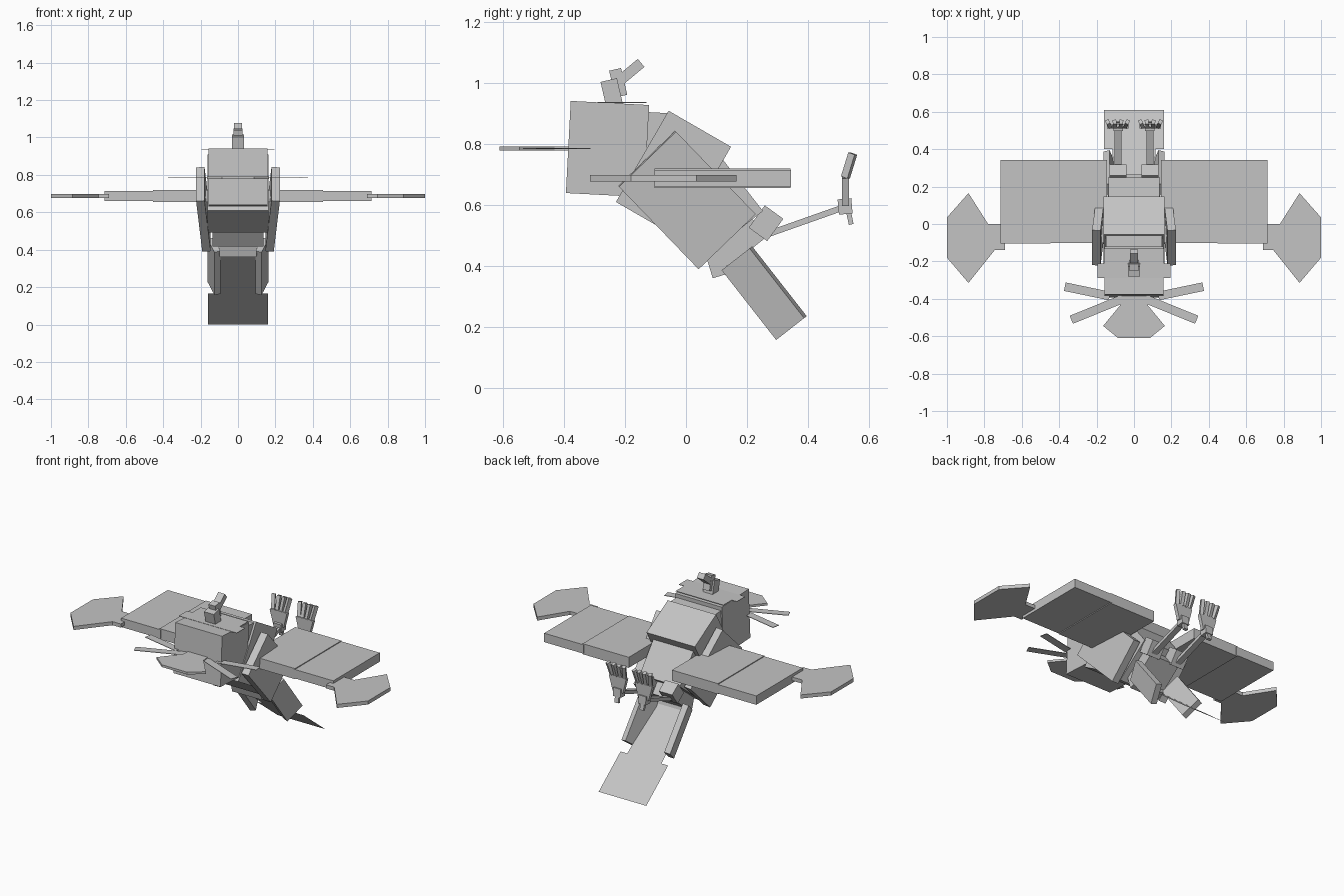
import bpy, bmesh
from math import radians
from mathutils import Matrix, Vector

cube = bpy.data.objects.get("Cube")
if cube:
    bpy.data.objects.remove(cube)

grey = bpy.data.materials.new("plain grey")
grey.use_nodes = True
grey.diffuse_color = (0.55, 0.55, 0.55, 1)
grey.node_tree.nodes["Principled BSDF"].inputs["Base Color"].default_value = grey.diffuse_color


def add(name, bm, matrix=Matrix()):
    mesh = bpy.data.meshes.new(name)
    bmesh.ops.recalc_face_normals(bm, faces=bm.faces)
    bm.to_mesh(mesh)
    bm.free()
    mesh.materials.append(grey)
    obj = bpy.data.objects.new(name, mesh)
    obj.matrix_world = matrix
    bpy.context.collection.objects.link(obj)


def box(name, at, size, pitch=0, yaw=0, roll=0):
    """Box whose length (y) is pitched nose-down towards the tail."""
    bm = bmesh.new()
    bmesh.ops.create_cube(bm, size=1)
    bmesh.ops.scale(bm, vec=size, verts=bm.verts)
    turn = (Matrix.Rotation(radians(-pitch), 4, 'X') @ Matrix.Rotation(radians(yaw), 4, 'Z')
            @ Matrix.Rotation(radians(roll), 4, 'Y'))
    add(name, bm, Matrix.Translation(at) @ turn)


def bar(name, a, b, width, depth):
    """Square-cut bar between two points."""
    a, b = Vector(a), Vector(b)
    bm = bmesh.new()
    bmesh.ops.create_cube(bm, size=1)
    bmesh.ops.scale(bm, vec=(width, (b - a).length, depth), verts=bm.verts)
    turn = (b - a).to_track_quat('Y', 'Z').to_matrix().to_4x4()
    add(name, bm, Matrix.Translation((a + b) / 2) @ turn)


def plate(name, outline, z, thick):
    """Horizontal outline with thickness."""
    bm = bmesh.new()
    face = bm.faces.new([bm.verts.new((x, y, z - thick / 2)) for x, y in outline])
    up = bmesh.ops.extrude_face_region(bm, geom=[face])["geom"]
    bmesh.ops.translate(bm, vec=(0, 0, thick),
                        verts=[v for v in up if isinstance(v, bmesh.types.BMVert)])
    add(name, bm)


# Head, neck and flat crown
box("head", (0, -.257, .783), (.315, .257, .302), 3)
box("neck", (0, -.15, .77), (.30, .17, .27), 3)
plate("crown_plate", [(-.195, -.29), (.195, -.29), (.195, -.21), (.16, -.21), (.16, -.13),
                      (-.16, -.13), (-.16, -.21), (-.195, -.21)], .936, .003)

# Curled crest
box("crest_base", (0, -.243, .965), (.066, .055, .09), -13)
box("crest_middle", (0, -.222, 1.0), (.046, .04, .09), -13)
bar("crest_tip", (0, -.225, 1.0), (0, -.147, 1.065), .044, .034)

# Beak fan in front of the face
plate("face_fan", [(-.07, -.43), (-.165, -.545), (-.085, -.61), (.085, -.61),
                   (.165, -.545), (.07, -.43), (.06, -.32), (-.06, -.32)], .785, .014)

# Body
box("chest", (0, -.041, .70), (.325, .236, .345), 30)
box("belly", (0, .08, .585), (.27, .22, .265), 52)
box("rump", (0, .17, .485), (.2, .1, .16), 52)
box("under_rump", (0, .095, .43), (.2, .055, .13), -17)

# Tail sheet, narrow then wide
bm = bmesh.new()
profile = [(.105, .12), (.115, .40), (.16, .40), (.16, .61)]
outline = profile + [(-x, y) for x, y in reversed(profile)]
bm.faces.new([bm.verts.new((x, y, .785 * (.61 - y))) for x, y in outline])
add("tail", bm)

# Paired parts
for side, s in (("left", 1), ("right", -1)):
    # Whisker feathers
    bar(side + "_upper_whisker", (s * .13, -.385, .785), (s * .37, -.335, .785), .046, .003)
    bar(side + "_lower_whisker", (s * .06, -.40, .785), (s * .335, -.512, .785), .046, .003)

    # Open wing
    box(side + "_inner_wing", (s * .30, .12, .687), (.31, .445, .064))
    box(side + "_outer_wing", (s * .58, .12, .687), (.266, .447, .054))
    tip = [(.69, .0), (.78, .0), (.885, .165), (1, .035), (1, -.18), (.885, -.315),
           (.745, -.14), (.69, -.14)]
    plate(side + "_wing_tip", [(s * x, y) for x, y in tip], .687, .022)

    # Shoulder and flank plates
    box(side + "_shoulder_plate", (s * .185, .003, .616), (.045, .377, .26), 46, s * 5)
    box(side + "_flank_plate", (s * .128, .256, .311), (.035, .29, .122), 52, 0, s * 18)

    # Leg stretched out behind
    x = s * .085
    box(side + "_knee", (x, .262, .54), (.09, .075, .09), 36)
    bar(side + "_shin", (x, .27, .505), (x, .525, .595), .036, .02)
    box(side + "_foot", (x, .521, .595), (.05, .045, .05), -5)
    bar(side + "_hind_toe", (x, .53, .59), (x, .541, .536), .026, .016)
    for i, spread in enumerate((-.05, -.017, .019, .056)):
        root = (x + s * spread * .35, .522, .60)
        knuckle = (x + s * spread * .8, .522, .69)
        end = (x + s * spread, .546, .768)
        bar(f"{side}_toe_{i}", root, knuckle, .022, .032)
        bar(f"{side}_claw_{i}", knuckle, end, .02, .024)
